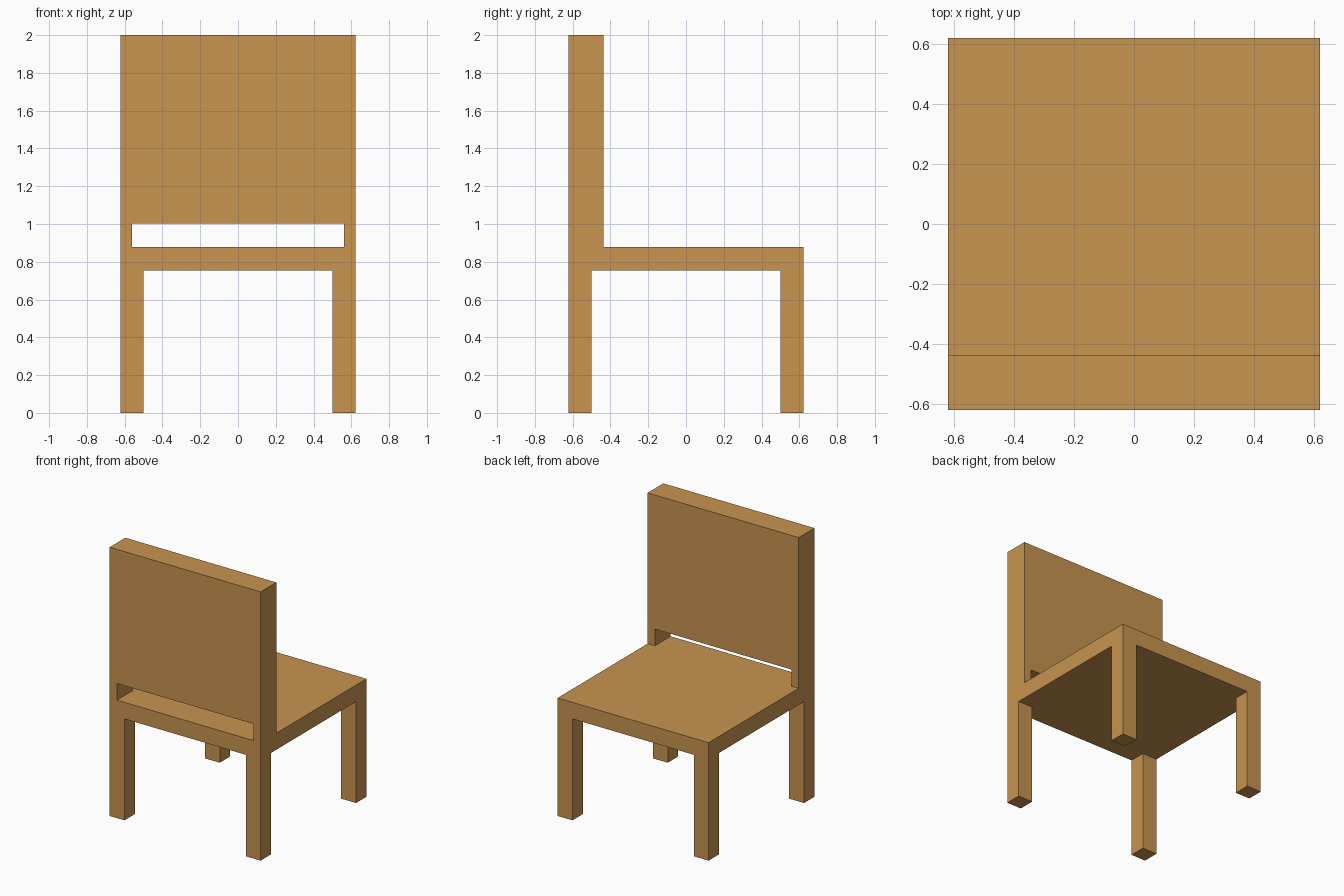
import bpy, bmesh

if "Cube" in bpy.data.objects:
    bpy.data.objects.remove(bpy.data.objects["Cube"])

H = 0.622            # half width and depth
LEG = 0.122          # leg thickness
SEAT_Z0, SEAT_Z1 = 0.755, 0.878
BACK_T = 0.185       # backrest thickness

wood = bpy.data.materials.new("light wood")
wood.diffuse_color = (0.578, 0.296, 0.08, 1)
wood.use_nodes = True
wood.node_tree.nodes["Principled BSDF"].inputs["Base Color"].default_value = wood.diffuse_color


def extrude_profile(name, points, offset):
    """Extrude a flat closed outline into a solid part."""
    bm = bmesh.new()
    face = bm.faces.new([bm.verts.new(p) for p in points])
    ext = bmesh.ops.extrude_face_region(bm, geom=[face], use_keep_orig=True)
    verts = [g for g in ext["geom"] if isinstance(g, bmesh.types.BMVert)]
    bmesh.ops.translate(bm, verts=verts, vec=offset)
    bmesh.ops.recalc_face_normals(bm, faces=bm.faces[:])
    mesh = bpy.data.meshes.new(name)
    bm.to_mesh(mesh)
    bm.free()
    mesh.materials.append(wood)
    obj = bpy.data.objects.new(name, mesh)
    bpy.context.collection.objects.link(obj)
    return obj


def box(name, x0, x1, y0, y1, z0, z1):
    base = [(x0, y0, z0), (x1, y0, z0), (x1, y1, z0), (x0, y1, z0)]
    return extrude_profile(name, base, (0, 0, z1 - z0))


# Seat slab
box("seat", -H, H, -H, H, SEAT_Z0, SEAT_Z1)

# Four square legs, flush with the seat corners
for sx, side in ((-1, "left"), (1, "right")):
    for sy, end in ((-1, "front"), (1, "rear")):
        xs = sorted((sx * H, sx * (H - LEG)))
        ys = sorted((sy * H, sy * (H - LEG)))
        box(f"{end}_{side}_leg", *xs, *ys, 0, SEAT_Z0)

# Backrest: one panel with two short posts leaving a slot above the seat
slot_x, slot_z = 0.562, 1.002
half = [(slot_x, slot_z), (slot_x, SEAT_Z1), (H, SEAT_Z1), (H, 2.0)]
outline = half + [(-x, z) for x, z in reversed(half)]
extrude_profile("backrest", [(x, -H, z) for x, z in outline], (0, BACK_T, 0))
